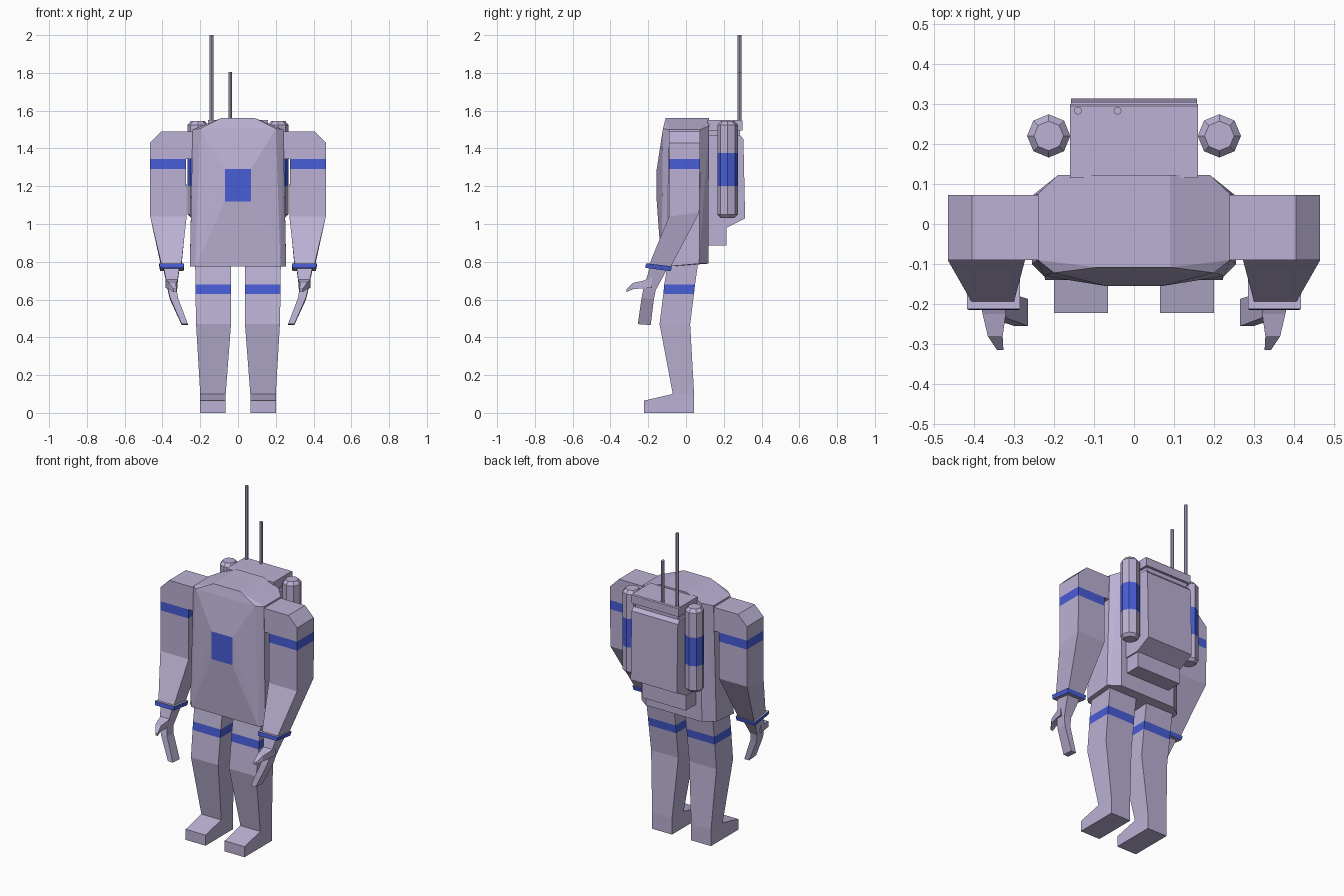
import bpy, bmesh, math


def material(name, rgb):
    m = bpy.data.materials.new(name)
    m.diffuse_color = (*rgb, 1)
    return m


LAVENDER = material("lavender", (0.50, 0.44, 0.66))
BLUE = material("blue", (0.065, 0.11, 0.68))


def finish(name, bm, mirror=False):
    bmesh.ops.recalc_face_normals(bm, faces=bm.faces)
    mesh = bpy.data.meshes.new(name)
    bm.to_mesh(mesh)
    bm.free()
    mesh.materials.append(LAVENDER)
    mesh.materials.append(BLUE)
    ob = bpy.data.objects.new(name, mesh)
    bpy.context.collection.objects.link(ob)
    if mirror:
        ob.modifiers.new("mirror", 'MIRROR').use_axis[0] = True
    return ob


def hull(points):
    bm = bmesh.new()
    for p in points:
        bm.verts.new(p)
    bmesh.ops.convex_hull(bm, input=bm.verts)
    bmesh.ops.dissolve_limit(bm, angle_limit=0.01, verts=bm.verts, edges=bm.edges)
    return bm


def slab(name, x0, x1, profile, mirror=False):
    """Convex (y, z) profile extruded from x0 to x1."""
    return finish(name, hull([(x, y, z) for x in (x0, x1) for y, z in profile]), mirror)


def loft(name, rings, blue=(), mirror=False):
    """Skin closed rings of points; listed segments become blue."""
    bm = bmesh.new()
    rows = [[bm.verts.new(p) for p in ring] for ring in rings]
    n = len(rows[0])
    for i, (a, b) in enumerate(zip(rows, rows[1:])):
        for j in range(n):
            k = (j + 1) % n
            f = bm.faces.new((a[j], a[k], b[k], b[j]))
            f.material_index = int(i in blue)
    bm.faces.new(rows[0])
    bm.faces.new(rows[-1])
    return finish(name, bm, mirror)


def limb_ring(x0, x1, yf, zf, yb, zb):
    return [(x0, yf, zf), (x1, yf, zf), (x1, yb, zb), (x0, yb, zb)]


def round_ring(x, y, z, r):
    return [(x + r * math.cos(i * math.pi / 4), y + r * math.sin(i * math.pi / 4), z)
            for i in range(8)]


# Torso: faceted body with a flat chest patch
half = [(0.07, -0.155, 1.12), (0.07, -0.155, 1.29),
        (0.225, -0.13, 0.775), (0.255, -0.10, 0.775), (0.255, 0.07, 0.79), (0.19, 0.118, 0.79),
        (0.20, -0.122, 1.505), (0.24, -0.09, 1.50), (0.24, 0.075, 1.50), (0.19, 0.122, 1.52),
        (0.09, -0.108, 1.56), (0.09, 0.122, 1.56)]
bm = hull([(s * x, y, z) for s in (1, -1) for x, y, z in half])
for f in bm.faces:
    f.material_index = int(f.calc_center_median().y < -0.1545)
finish("torso", bm)

# Shoulders and arms
finish("shoulder", hull([(x, y, z) for y in (-0.09, 0.073) for x, z in
       ((0.22, 1.345), (0.22, 1.49), (0.405, 1.49), (0.465, 1.43), (0.465, 1.345))]), True)
loft("arm", [limb_ring(0.275, 0.465, -0.09, 1.345, 0.073, 1.345),
             limb_ring(0.275, 0.465, -0.09, 1.29, 0.073, 1.29),
             limb_ring(0.272, 0.465, -0.09, 1.04, 0.07, 1.06),
             limb_ring(0.30, 0.405, -0.195, 0.785, -0.085, 0.765)], {0}, True)
loft("cuff", [limb_ring(0.285, 0.417, -0.212, 0.792, -0.075, 0.776),
              limb_ring(0.288, 0.412, -0.215, 0.768, -0.08, 0.75)], {0}, True)

# Hands
loft("hand", [limb_ring(0.31, 0.395, -0.19, 0.775, -0.10, 0.76),
              limb_ring(0.325, 0.372, -0.225, 0.66, -0.16, 0.65),
              limb_ring(0.318, 0.36, -0.235, 0.61, -0.17, 0.60),
              limb_ring(0.265, 0.298, -0.255, 0.47, -0.187, 0.465)], (), True)
loft("thumb", [[(x0, y, z0), (x1, y, z0), (x1, y, z1), (x0, y, z1)] for y, x0, x1, z0, z1 in
               ((-0.18, 0.325, 0.385, 0.66, 0.72), (-0.225, 0.32, 0.378, 0.66, 0.70),
                (-0.28, 0.328, 0.365, 0.655, 0.688), (-0.315, 0.326, 0.342, 0.64, 0.655))], (), True)

# Legs and feet
loft("leg", [limb_ring(0.037, 0.227, -0.095, 0.80, 0.065, 0.80),
             limb_ring(0.037, 0.225, -0.115, 0.68, 0.048, 0.68),
             limb_ring(0.037, 0.225, -0.12, 0.63, 0.042, 0.63),
             limb_ring(0.037, 0.222, -0.14, 0.47, 0.022, 0.47),
             limb_ring(0.065, 0.20, -0.07, 0.10, 0.043, 0.10)], {1}, True)
slab("foot", 0.065, 0.20, [(-0.222, 0), (-0.222, 0.065), (-0.07, 0.10), (0.043, 0.10), (0.043, 0)], True)

# Backpack
slab("pack_body", -0.157, 0.157, [(0.115, 0.98), (0.115, 1.47), (0.285, 1.47), (0.304, 1.45),
                                  (0.313, 1.03), (0.215, 0.98)])
slab("pack_neck", -0.145, 0.145, [(0.115, 1.46), (0.115, 1.50), (0.285, 1.50), (0.285, 1.46)])
slab("pack_lid", -0.16, 0.16, [(0.115, 1.495), (0.115, 1.55), (0.295, 1.55), (0.30, 1.545), (0.30, 1.495)])
slab("pack_lower_box", -0.15, 0.15, [(0.112, 0.885), (0.112, 0.99), (0.215, 0.99), (0.215, 0.885)])

# Side tanks with a blue band
loft("tank", [round_ring(0.213, 0.22, z, r) for z, r in
              ((1.033, 0.037), (1.05, 0.054), (1.20, 0.054), (1.375, 0.054), (1.525, 0.054), (1.545, 0.037))],
     {2}, True)

# Antennas
for name, x, top in (("tall_antenna", -0.14, 2.0), ("short_antenna", -0.041, 1.805)):
    loft(name, [round_ring(x, 0.283, z, 0.01) for z in (1.54, top)])
